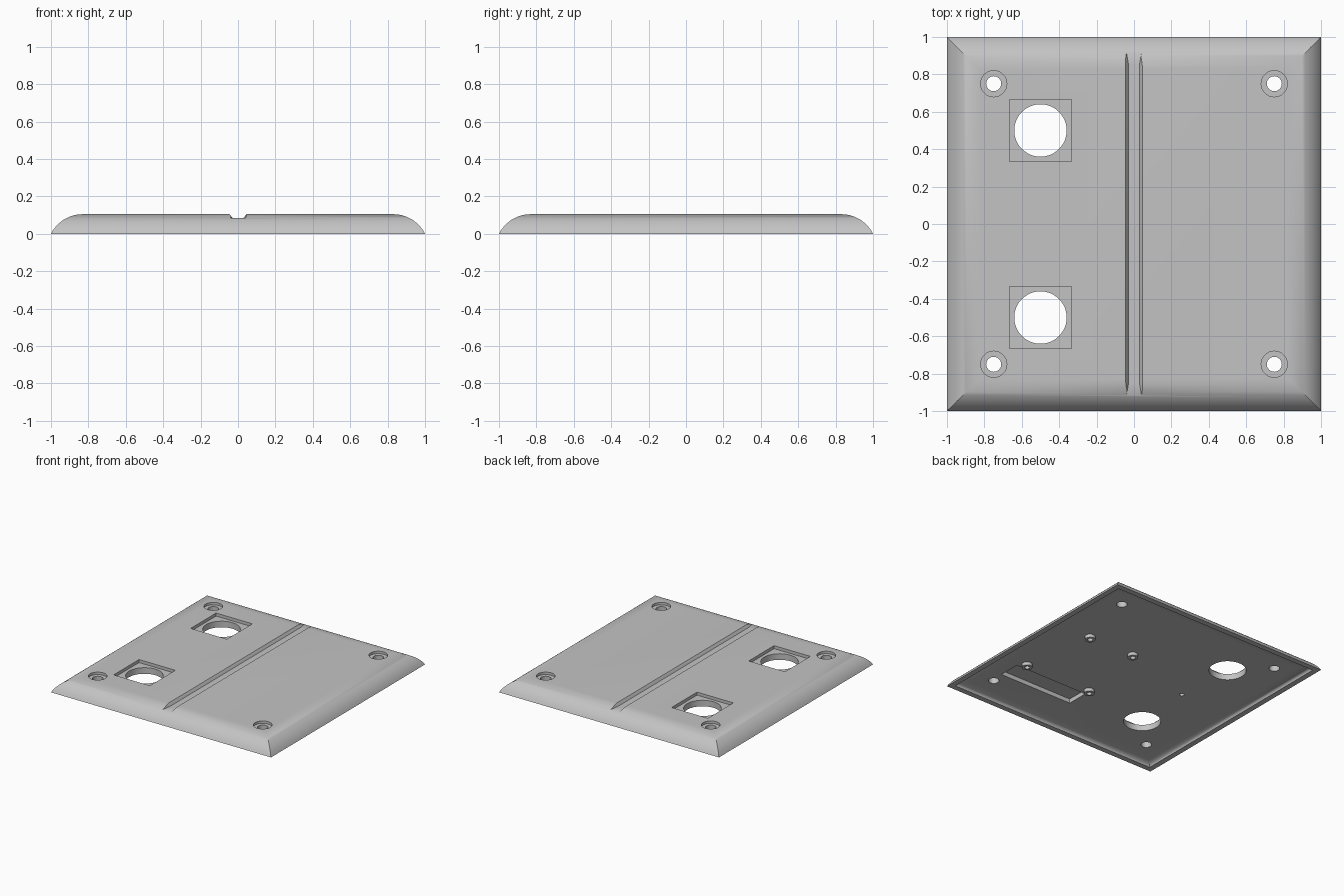
import bpy, bmesh, math
from mathutils import Matrix

cube = bpy.data.objects.get("Cube")
if cube:
    bpy.data.objects.remove(cube, do_unlink=True)

grey = bpy.data.materials.new("light_grey")
grey.use_nodes = True
colour = (0.55, 0.55, 0.55, 1)
grey.diffuse_color = colour
grey.node_tree.nodes["Principled BSDF"].inputs["Base Color"].default_value = colour

TOP, CEILING, POCKET = 0.105, 0.03, 0.08


def make_object(name, bm):
    bmesh.ops.recalc_face_normals(bm, faces=bm.faces)
    mesh = bpy.data.meshes.new(name)
    bm.to_mesh(mesh)
    bm.free()
    mesh.materials.append(grey)
    obj = bpy.data.objects.new(name, mesh)
    bpy.context.collection.objects.link(obj)
    return obj


def loft(name, rings):
    """Join equal-sized rings of points in order and cap both ends."""
    bm = bmesh.new()
    loops = [[bm.verts.new(p) for p in ring] for ring in rings]
    for a, b in zip(loops, loops[1:]):
        for i in range(len(a)):
            j = (i + 1) % len(a)
            bm.faces.new((a[i], a[j], b[j], b[i]))
    bm.faces.new(loops[0])
    bm.faces.new(loops[-1])
    return make_object(name, bm)


def square(h, z):
    return [(-h, -h, z), (h, -h, z), (h, h, z), (-h, h, z)]


def box(name, x, y, w, d, z0, z1):
    return loft(name, [[(x + sx * w / 2, y + sy * d / 2, z)
                        for sx, sy in ((-1, -1), (1, -1), (1, 1), (-1, 1))]
                       for z in (z0, z1)])


def cylinder(name, x, y, r, z0, z1, sides=32):
    bm = bmesh.new()
    bmesh.ops.create_cone(bm, cap_ends=True, segments=sides, radius1=r, radius2=r,
                          depth=z1 - z0,
                          matrix=Matrix.Translation((x, y, (z0 + z1) / 2)))
    return make_object(name, bm)


def cut(target, cutter):
    cutter.hide_render = True
    mod = target.modifiers.new("cut", "BOOLEAN")
    mod.operation, mod.solver, mod.object = "DIFFERENCE", "EXACT", cutter
    bpy.context.view_layer.objects.active = target
    bpy.ops.object.modifier_apply(modifier=mod.name)
    bpy.data.objects.remove(cutter, do_unlink=True)


# Hollow cover plate: filleted inside, thin rim, rounded outside
R, flat = 0.19, 0.83
start = math.atan2(TOP - R, 1 - flat)
start = math.acos((1 - flat) / R)
inside = [square(0.88 + 0.075 * math.sin(a), CEILING * math.cos(a))
          for a in (math.pi / 2 * i / 6 for i in range(7))]
outside = []
for i in range(13):
    a = start + (math.pi / 2 - start) * i / 12
    outside.append(square(flat + R * math.cos(a), TOP - R + R * math.sin(a)))
base = outside[0][2][2]
outside = [[(x, y, max(0, z - base * (TOP - z) / (TOP - base))) for x, y, z in ring]
           for ring in outside]
plate = loft("cover_plate", inside + outside)

# Centre groove with sloping sides that flare at the ends
def groove_section(y, floor_half):
    wide, floor = 0.045, 0.084
    return [(-floor_half, y, floor), (floor_half, y, floor), (wide, y, TOP),
            (wide, y, 0.2), (-wide, y, 0.2), (-wide, y, TOP)]


cut(plate, loft("groove_cutter", [groove_section(y, h) for y, h in
                                  ((-0.94, 0.044), (-0.85, 0.029),
                                   (0.85, 0.029), (0.94, 0.044))]))

# Square pockets with round openings
for y in (-0.5, 0.5):
    cut(plate, box("pocket_cutter", -0.5, y, 0.33, 0.33, POCKET, 0.2))
    cut(plate, cylinder("opening_cutter", -0.5, y, 0.14, -0.1, 0.2, 64))

# Counterbored corner screw holes
for x in (-0.75, 0.75):
    for y in (-0.75, 0.75):
        cut(plate, cylinder("counterbore_cutter", x, y, 0.07, 0.085, 0.2))
        cut(plate, cylinder("screw_hole_cutter", x, y, 0.04, -0.1, 0.2))

# Underside slot and small blind hole
cut(plate, box("slot_cutter", 0.43, -0.55, 0.67, 0.18, -0.1, 0.065))
cut(plate, cylinder("blind_hole_cutter", -0.47, 0, 0.018, -0.1, 0.06, 16))

# Hollow mounting posts under the plate
parts = [plate]
for half, y in ((0.305, -0.4), (0.21, 0.225)):
    for side in (-1, 1):
        x = 0.41 + side * half
        post = cylinder("mounting_post", x, y, 0.04, 0.003, CEILING + 0.01, 24)
        cut(post, cylinder("post_hole_cutter", x, y, 0.02, -0.1, CEILING, 24))
        parts.append(post)

# Smooth curves, sharp corners
bpy.ops.object.select_all(action="DESELECT")
for obj in parts:
    obj.select_set(True)
bpy.context.view_layer.objects.active = plate
bpy.ops.object.shade_smooth_by_angle(angle=math.radians(30))
